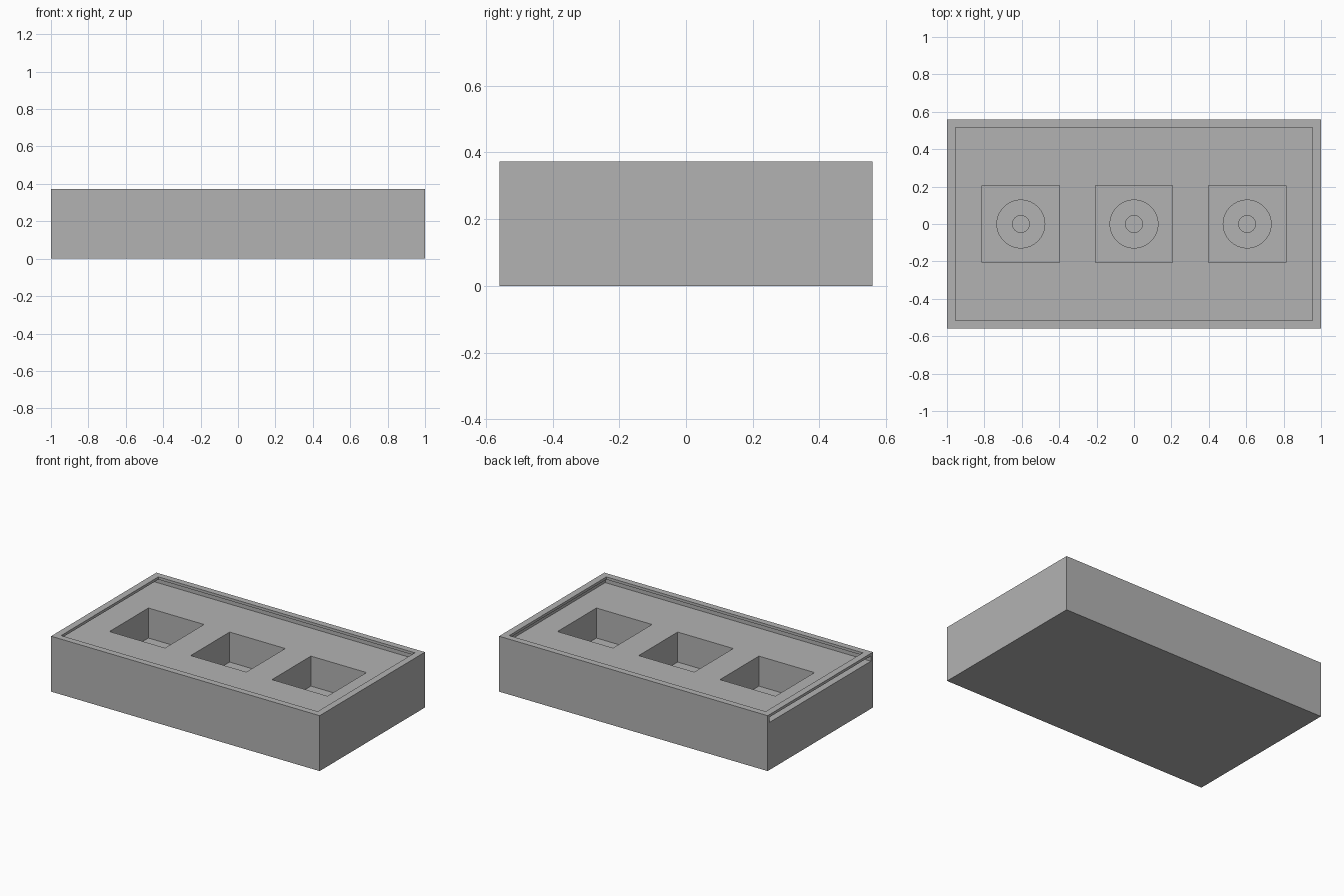
import bpy

# Remove the default cube
if "Cube" in bpy.data.objects:
    bpy.data.objects.remove(bpy.data.objects["Cube"], do_unlink=True)

GREY = (0.45, 0.45, 0.45, 1)
mat = bpy.data.materials.new("plain grey")
mat.use_nodes = True
mat.diffuse_color = GREY
for node in mat.node_tree.nodes:
    if node.type == "BSDF_PRINCIPLED":
        node.inputs["Base Color"].default_value = GREY


def block(name, x, y, z):
    """Box from (min, max) pairs along each axis."""
    bpy.ops.mesh.primitive_cube_add(size=1, location=[sum(p) / 2 for p in (x, y, z)])
    ob = bpy.context.object
    ob.name = name
    ob.scale = [p[1] - p[0] for p in (x, y, z)]
    bpy.ops.object.transform_apply(location=True, rotation=False, scale=True)
    return ob


def round_hole(name, x, radius, z):
    bpy.ops.mesh.primitive_cylinder_add(vertices=64, radius=radius, depth=z[1] - z[0],
                                        location=(x, 0, sum(z) / 2))
    ob = bpy.context.object
    ob.name = name
    return ob


def cut(target, cutter):
    """Subtract the cutter from the target, then discard it."""
    cutter.hide_render = True
    mod = target.modifiers.new("cut", "BOOLEAN")
    mod.operation = "DIFFERENCE"
    mod.solver = "EXACT"
    mod.object = cutter
    bpy.ops.object.select_all(action="DESELECT")
    target.select_set(True)
    bpy.context.view_layer.objects.active = target
    bpy.ops.object.modifier_apply(modifier=mod.name)
    bpy.data.objects.remove(cutter, do_unlink=True)


# Solid tray body
tray = block("tray", (-1, 1), (-0.56, 0.56), (0, 0.373))
tray.data.materials.append(mat)

# Sliding lid groove, open at one end, and the opening inside the lip
FLOOR = 0.32
cut(tray, block("lid_groove", (-1.1, 0.978), (-0.538, 0.538), (FLOOR, 0.355)))
cut(tray, block("top_opening", (-0.955, 0.955), (-0.517, 0.517), (0.34, 0.5)))

# Three square pockets, each with a stepped round recess in its floor
for x in (-0.605, 0, 0.605):
    cut(tray, block("pocket", (x - 0.207, x + 0.207), (-0.207, 0.207), (0.118, 0.34)))
    cut(tray, round_hole("wide_recess", x, 0.128, (0.08, 0.2)))
    cut(tray, round_hole("narrow_recess", x, 0.045, (0.04, 0.15)))

# Smooth the round walls, keep the edges sharp
tray.select_set(True)
bpy.context.view_layer.objects.active = tray
bpy.ops.object.shade_smooth_by_angle()
